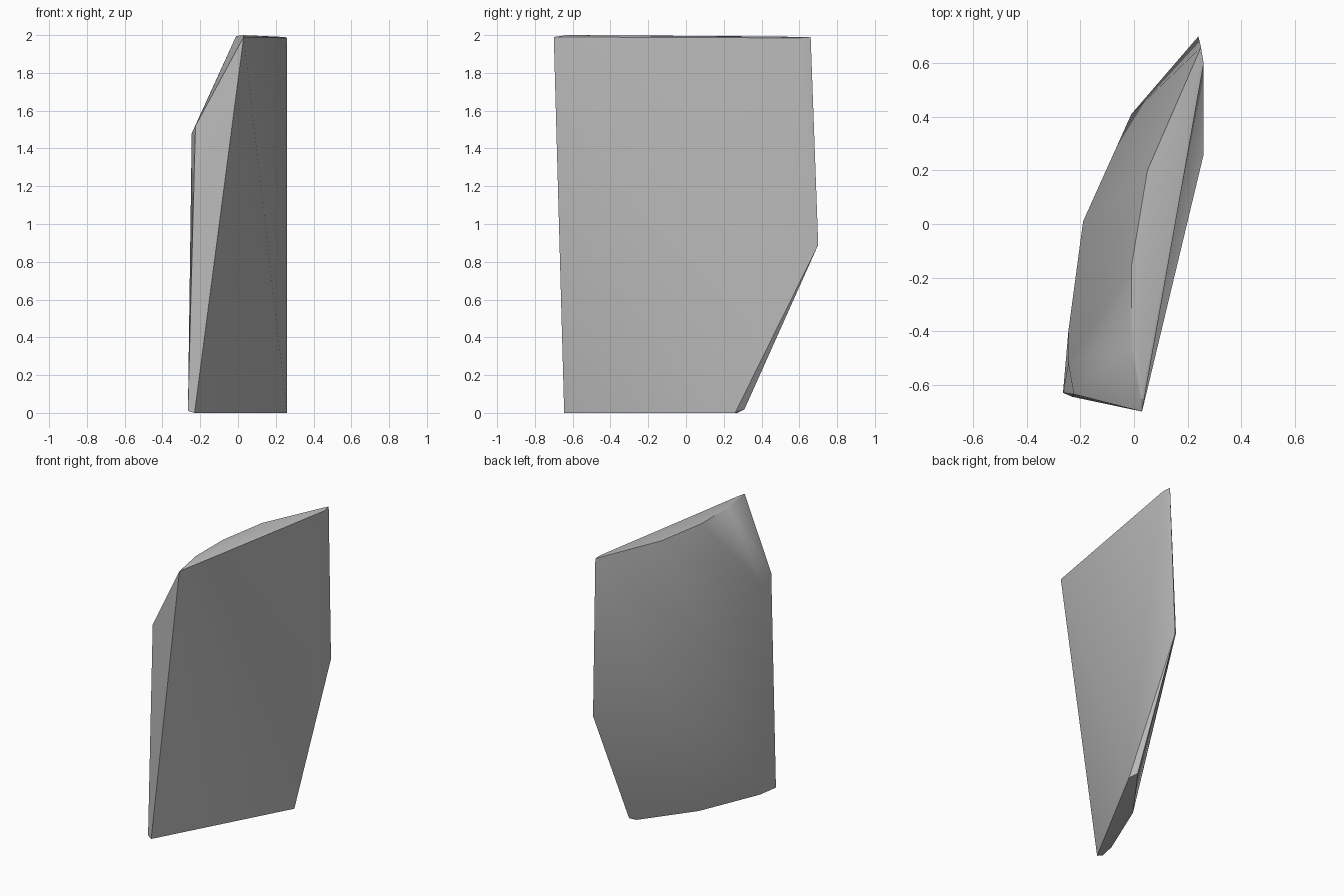
import bpy
import bmesh
import math

cube = bpy.data.objects.get("Cube")
if cube:
    bpy.data.objects.remove(cube, do_unlink=True)

# Stone colour
stone = bpy.data.materials.new("grey_stone")
stone.use_nodes = True
colour = (0.5, 0.5, 0.5, 1.0)
stone.diffuse_color = colour
stone.node_tree.nodes["Principled BSDF"].inputs["Base Color"].default_value = colour

# Lower break: flat base of the shard
base = [(-0.23, -0.645, 0), (-0.265, -0.63, 0.01), (-0.23, -0.5, 0),
        (-0.05, -0.07, 0), (0.2, 0.27, 0), (0.23, 0.31, 0.02), (0.26, 0.26, 0)]

# Bulging ridge around the curved side
ridge = [(-0.225, -0.635, 1.52), (-0.245, -0.52, 1.48), (-0.245, -0.4, 1.4),
         (-0.19, 0.01, 1.28), (-0.01, 0.41, 1.11), (0.24, 0.7, 0.89)]

# Upper break, with its thin chipped rim
crown = [(0.03, -0.7, 1.99), (0.03, -0.63, 2), (-0.01, -0.46, 1.995),
         (-0.01, -0.16, 1.995), (0.05, 0.2, 1.995), (0.25, 0.66, 1.99),
         (0.26, 0.6, 1.985)]

# Wrap the outlines into one faceted shard
bm = bmesh.new()
for point in base + ridge + crown:
    bm.verts.new(point)
hull = bmesh.ops.convex_hull(bm, input=bm.verts[:])
loose = [v for v in bm.verts if not v.link_faces]
bmesh.ops.delete(bm, geom=loose, context='VERTS')
bmesh.ops.recalc_face_normals(bm, faces=bm.faces[:])

mesh = bpy.data.meshes.new("rock_shard")
bm.to_mesh(mesh)
bm.free()
mesh.materials.append(stone)
shard = bpy.data.objects.new("rock_shard", mesh)
bpy.context.collection.objects.link(shard)

# Soft shading with crisp broken edges
bpy.ops.object.select_all(action='DESELECT')
shard.select_set(True)
bpy.context.view_layer.objects.active = shard
bpy.ops.object.shade_smooth_by_angle(angle=math.radians(35))
